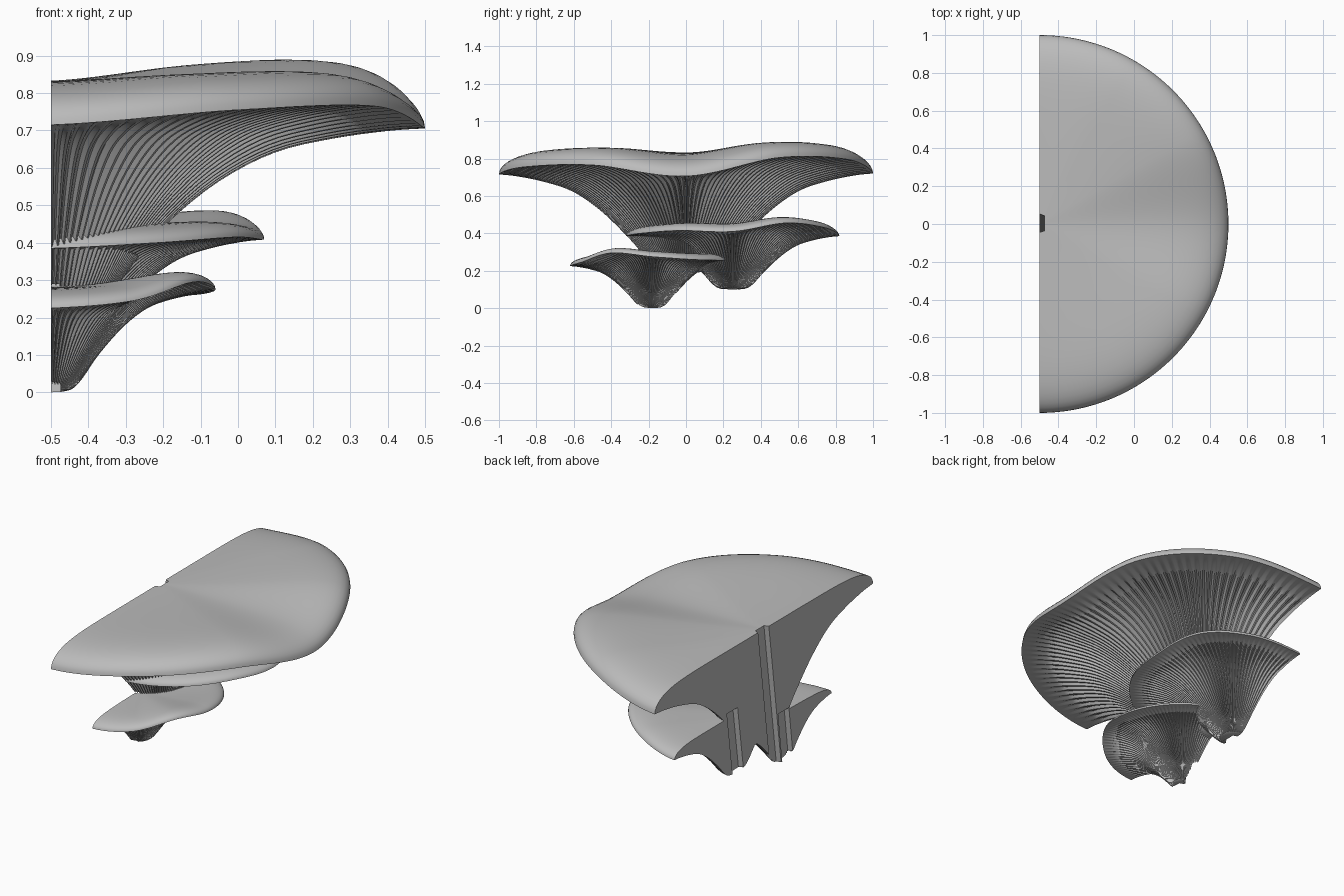
import bpy, bmesh
from math import sin, cos, pi
from mathutils import Vector

cube = bpy.data.objects.get("Cube")
if cube:
    bpy.data.objects.remove(cube)

BACK = -0.5
GILLS, STEPS = 60, 4
PROFILE = [Vector(p) for p in ((0, 0), (.08, .005), (.14, .03), (.2, .12), (.3, .34), (.45, .62),
                               (.6, .82), (.75, .92), (.9, .98), (1, 1))]

grey = bpy.data.materials.new("stone_grey")
grey.use_nodes = True
colour = (0.5, 0.5, 0.5, 1)
grey.diffuse_color = colour
grey.node_tree.nodes["Principled BSDF"].inputs["Base Color"].default_value = colour


def spline(pts, u):
    """Smooth curve through the points, with u from 0 to 1."""
    u *= len(pts) - 1
    i = min(int(u), len(pts) - 2)
    t = u - i
    a, b, c, d = (pts[min(max(i + k, 0), len(pts) - 1)] for k in (-1, 0, 1, 2))
    return b + (c - a) * (t / 2) + (a * 2 - b * 5 + c * 4 - d) * (t * t / 2) \
        + (b * 3 - a - c * 3 + d) * (t ** 3 / 2)


def make_object(name, bm):
    bmesh.ops.recalc_face_normals(bm, faces=bm.faces)
    mesh = bpy.data.meshes.new(name)
    bm.to_mesh(mesh)
    bm.free()
    mesh.materials.append(grey)
    obj = bpy.data.objects.new(name, mesh)
    bpy.context.collection.objects.link(obj)
    return obj


def bracket(name, y0, radius, tip, thick, fullness, rim):
    """Half a wavy gilled cap, flat at the back; fullness swells the stem outwards."""
    bm = bmesh.new()
    columns = GILLS * STEPS
    rings, under = 20, 36
    mean = (rim[0] + rim[-1]) / 2
    top = bm.verts.new((BACK, y0, mean + thick))
    bottom = bm.verts.new((BACK, y0, tip))
    grid = []
    for c in range(columns + 1):
        angle = pi * (c / columns - 0.5)
        edge = spline(rim, c / columns)
        groove = 1 if c % STEPS in (2, 3) else 0
        line = [top]

        def add(r, z):
            x = BACK + (radius * r * cos(angle) if 0 < c < columns else 0)
            line.append(bm.verts.new((x, y0 + radius * r * sin(angle), z)))

        # Domed top, out to the rim, with a gentle swell before the edge
        for k in range(1, rings + 1):
            r = sin(k / rings * pi / 2)
            swell = (edge - mean) * (r * r + .5 * r * r * (1 - r))
            add(r, mean + swell + thick * max(0, 1 - r ** 8) ** 0.5)
        # Gilled underside, in to the tip
        for k in range(under - 1, 0, -1):
            r, f = spline(PROFILE, k / under)
            f = max(f, 0) ** (1 - fullness * cos(angle))
            fade = max(0, min(1, (1 - r) / .5, (r - .12) / .12))
            add(r, tip + (edge - tip) * f + groove * fade * radius * .032)
        grid.append(line + [bottom])
    for a, b in zip(grid, grid[1:]):
        for k in range(len(a) - 1):
            quad = list(dict.fromkeys((a[k], a[k + 1], b[k + 1], b[k])))
            bm.faces.new(quad)
    # Flat back
    bm.faces.new(grid[0] + grid[-1][-2:0:-1])
    return make_object(name, bm)


def slot(name, low, high):
    """Slanted tapered channel cutter, from low to high (y, z)."""
    bm = bmesh.new()
    ends = [[bm.verts.new((BACK + x, y + w, z)) for x, w in
             ((-.03, -.06), (-.03, .06), (.025, .04), (.025, -.04))] for y, z in (low, high)]
    for end in ends:
        bm.faces.new(end)
    for i in range(4):
        j = (i + 1) % 4
        bm.faces.new((ends[0][i], ends[0][j], ends[1][j], ends[1][i]))
    obj = make_object(name, bm)
    obj.hide_render = True
    obj.hide_set(True)
    return obj


caps = [
    bracket("large_shelf", 0, 1, .19, .115, .33, [.715, .755, .765, .706, .805, .795, .72]),
    bracket("middle_shelf", .25, .57, .1, .055, .05, [.385, .4, .415, .41, .455, .43, .385]),
    bracket("small_shelf", -.18, .44, 0, .045, .12, [.225, .245, .295, .275, .26, .255, .25]),
]
slots = [
    slot("large_slot_cutter", (-.115, -.05), (.02, .95)),
    slot("middle_slot_cutter", (.235, .08), (.29, .47)),
    slot("small_slot_cutter", (-.22, -.02), (-.18, .29)),
]

# Cut the hanging slots and finish the shading
for cap in caps:
    bpy.ops.object.select_all(action='DESELECT')
    bpy.context.view_layer.objects.active = cap
    cap.select_set(True)
    for cutter in slots:
        mod = cap.modifiers.new("slot", 'BOOLEAN')
        mod.operation = 'DIFFERENCE'
        mod.solver = 'EXACT'
        mod.object = cutter
        bpy.ops.object.modifier_apply(modifier=mod.name)
    bpy.ops.object.shade_smooth_by_angle(angle=.6)
